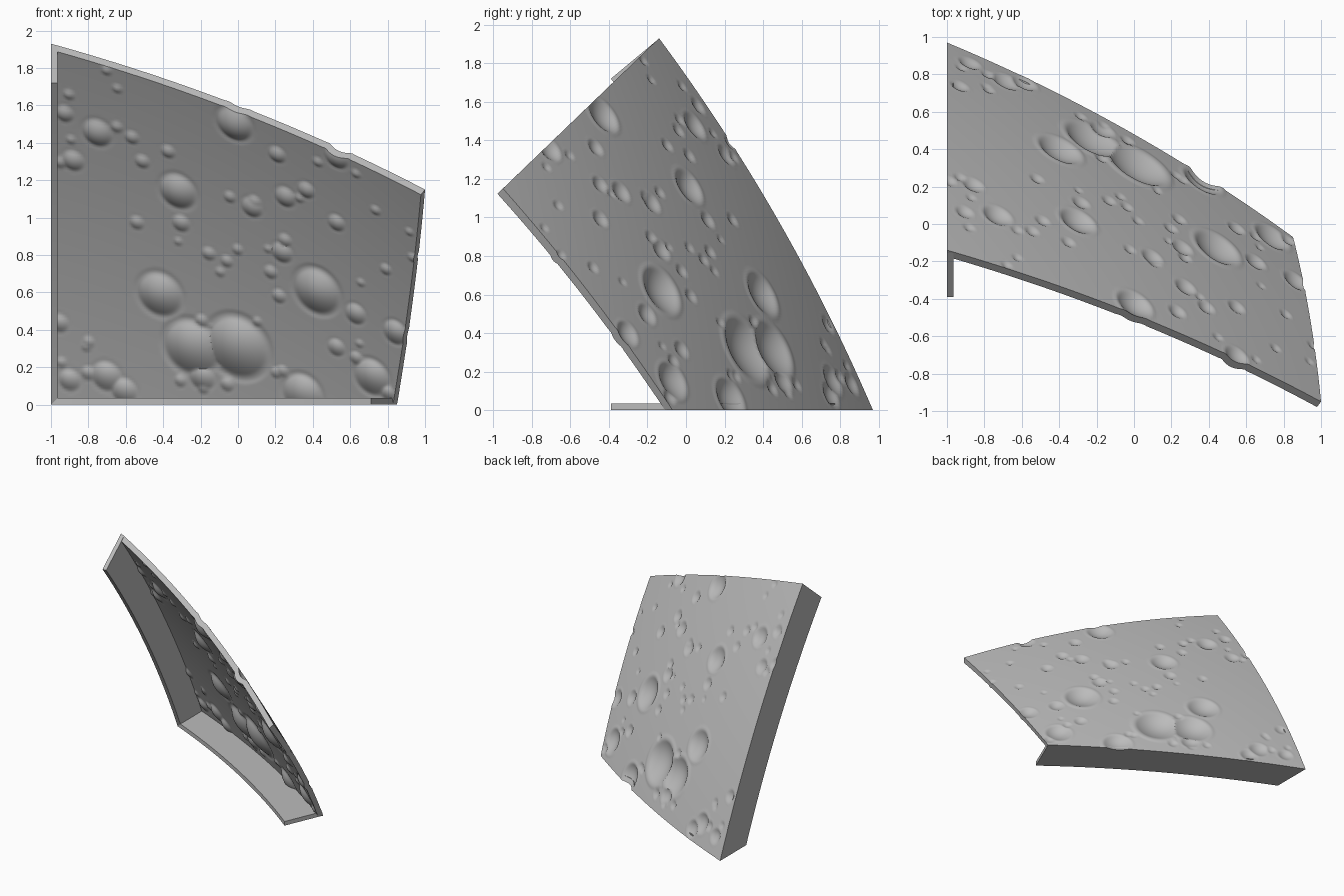
import bpy, bmesh, math, random
from mathutils import Vector as V

cube = bpy.data.objects.get("Cube")
if cube:
    bpy.data.objects.remove(cube)

stone = bpy.data.materials.new("stone grey")
stone.use_nodes = True
stone.diffuse_color = (0.5, 0.5, 0.5, 1)
stone.node_tree.nodes["Principled BSDF"].inputs["Base Color"].default_value = (0.5, 0.5, 0.5, 1)

COLS, ROWS = 180, 150
THICK, WALL = 0.045, 0.035

# Corners of the curved panel and the directions in which its edges bow
low_left, low_right = V((-1, 0.97, 0)), V((0.85, -0.07, 0))
top_left, top_right = V((-1, -0.14, 1.93)), V((1, -0.95, 1.15))
bow_low, bow_top = V((0.49, 0.87, 0)), V((0.49, 0.63, 0.605))
bow_left, bow_right = V((0, 0.867, 0.5)), V((0.46, 0.76, 0.46))


def mix(a, b, t):
    return a + (b - a) * t


def arch(t):
    return 4 * t * (1 - t)


def panel_point(u, v):
    flat = mix(mix(low_left, low_right, u), mix(top_left, top_right, u), v)
    across = mix(bow_low, bow_top, v) * arch(u) * mix(0.063, 0.076, v)
    upward = mix(bow_left, bow_right, u) * arch(v) * mix(0.065, 0.03, u)
    return flat + across + upward


def clamp(p):
    return V((max(p.x, -1), p.y, max(p.z, 0)))


def finish(bm, name, angle):
    bmesh.ops.recalc_face_normals(bm, faces=bm.faces)
    mesh = bpy.data.meshes.new(name)
    bm.to_mesh(mesh)
    bm.free()
    mesh.materials.append(stone)
    obj = bpy.data.objects.new(name, mesh)
    bpy.context.collection.objects.link(obj)
    bpy.ops.object.select_all(action='DESELECT')
    obj.select_set(True)
    bpy.context.view_layer.objects.active = obj
    bpy.ops.object.shade_smooth_by_angle(angle=math.radians(angle))
    return obj


# Main craters: x, z, radius
craters = [
    (0.02, 0.32, 0.17), (-0.22, 0.31, 0.15), (-0.4, 0.6, 0.12), (0.44, 0.62, 0.13),
    (-0.3, 1.16, 0.1), (-0.73, 1.47, 0.08), (0.1, 1.07, 0.06), (0.28, 1.13, 0.06),
    (0, 1.53, 0.1), (0.23, 1.36, 0.05), (0.55, 1.35, 0.07), (0.74, 0.15, 0.1),
    (0.65, 0.5, 0.06), (0.55, 0.99, 0.05), (0.26, 0.83, 0.06), (-0.28, 0.99, 0.05),
    (-0.54, 1.45, 0.04), (-0.35, 1.38, 0.04), (-0.9, 1.58, 0.05), (-0.86, 1.32, 0.06),
    (-0.93, 0.44, 0.05), (-0.68, 0.15, 0.08), (-0.59, 0.08, 0.07), (0.37, 0.06, 0.11),
    (0.55, 0.31, 0.05), (0.86, 0.4, 0.07), (-0.17, 0.15, 0.07), (-0.88, 0.13, 0.06),
    (0.39, 1.17, 0.05), (-0.52, 0.99, 0.04), (0.2, 0.72, 0.04), (-0.14, 0.82, 0.04),
]

base = [panel_point(i / COLS, j / ROWS) for j in range(ROWS + 1) for i in range(COLS + 1)]
pits = []
for x, z, r in craters:
    centre = min(base, key=lambda p: (p.x - x) ** 2 + (p.z - z) ** 2)
    pits.append((centre, r))
random.seed(7)
for _ in range(45):
    pits.append((random.choice(base), random.uniform(0.025, 0.042)))

# Bowl-shaped depressions with a faint raised lip
depth = [0.0] * len(base)
for c, r in pits:
    reach = r * 1.3
    for k, p in enumerate(base):
        if abs(p.x - c.x) < reach and abs(p.z - c.z) < reach:
            d = (p - c).length / r
            if d < 1:
                depth[k] = max(depth[k], 0.34 * r * (1 - d * d))
            elif d < 1.3 and depth[k] <= 0:
                depth[k] = -0.03 * r * math.sin((d - 1) / 0.3 * math.pi)

outer, inner = [], []
for k, p in enumerate(base):
    way = mix(bow_low, bow_top, (k // (COLS + 1)) / ROWS)
    outer.append(clamp(p - way * depth[k]))
    inner.append(clamp(p - way * (depth[k] + THICK)))

# Cratered panel: outer skin, inner skin and rim
bm = bmesh.new()
skins = [[bm.verts.new(p) for p in skin] for skin in (outer, inner)]
W = COLS + 1
for skin in skins:
    for j in range(ROWS):
        for i in range(COLS):
            k = j * W + i
            bm.faces.new((skin[k], skin[k + 1], skin[k + W + 1], skin[k + W]))
bottom = list(range(W))
top = [ROWS * W + i for i in range(W)]
left = [j * W for j in range(ROWS + 1)]
right = [j * W + COLS for j in range(ROWS + 1)]
for edge in (bottom, top, left, right):
    for a, b in zip(edge, edge[1:]):
        bm.faces.new((skins[0][a], skins[0][b], skins[1][b], skins[1][a]))
finish(bm, "cratered_panel", 40)


# Flat joining walls that follow the panel edge and bow with it
def joining_wall(name, edge, start, end, bow, shift):
    bm = bmesh.new()
    rings = []
    n = len(edge) - 1
    for s, k in enumerate(edge):
        t = s / n
        near = mix(outer[k], inner[k], 0.5)
        far = mix(start, end, t) + bow * arch(t) * 0.06
        rings.append([bm.verts.new(p) for p in (near, far, far + shift, near + shift)])
    for a, b in zip(rings, rings[1:]):
        for q in range(4):
            r = (q + 1) % 4
            bm.faces.new((a[q], a[r], b[r], b[q]))
    bm.faces.new(rings[0])
    bm.faces.new(rings[-1])
    finish(bm, name, 30)


far_corner = V((-1, 0.62, 0))
joining_wall("side_wall", left, far_corner, V((-1, -0.39, 1.72)), bow_left, V((WALL, 0, 0)))
joining_wall("bottom_wall", bottom, far_corner, V((0.71, -0.39, 0)), bow_low, V((0, 0, WALL)))
